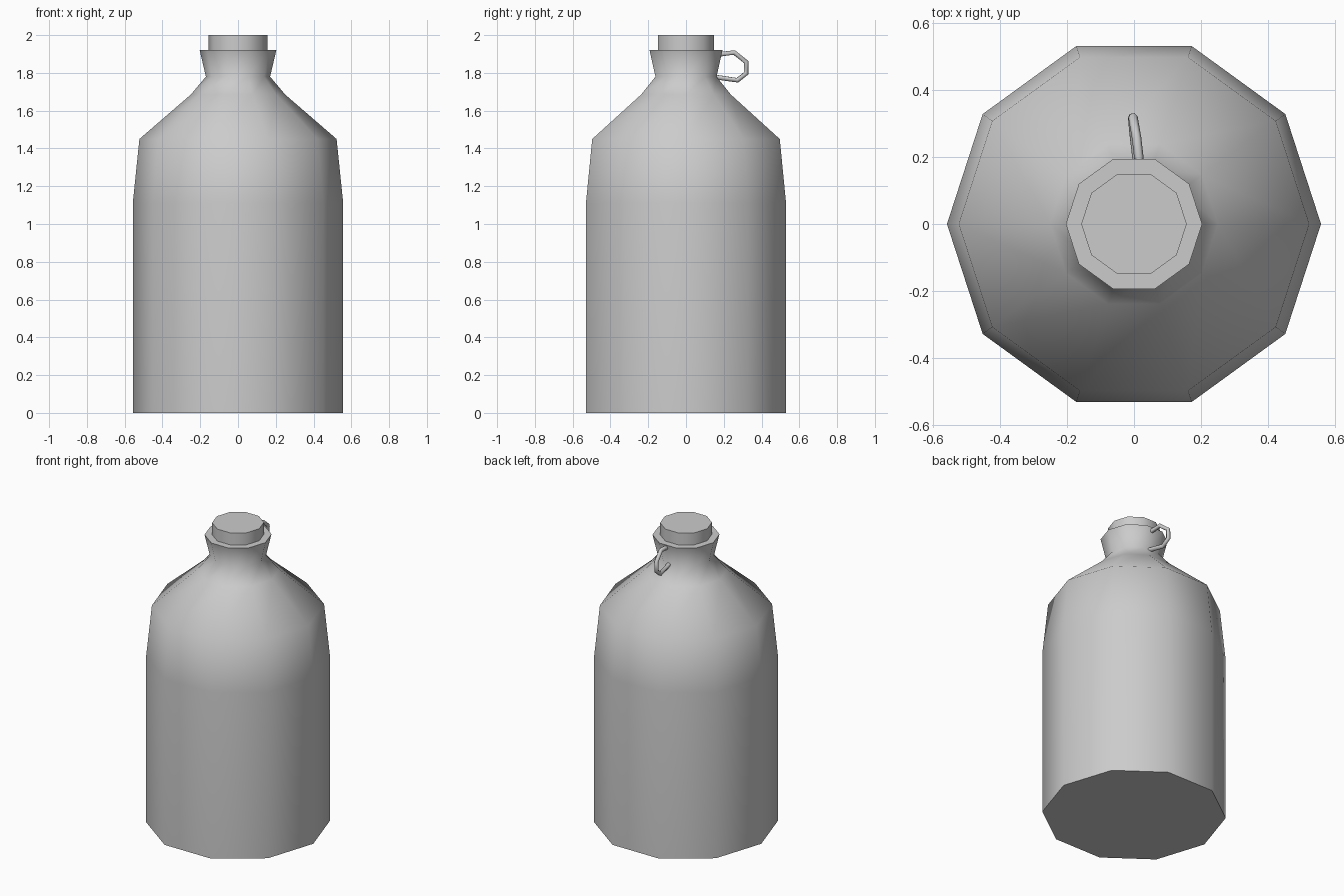
import bpy, bmesh, math

if "Cube" in bpy.data.objects:
    bpy.data.objects.remove(bpy.data.objects["Cube"])

SIDES = 10


def lathe(name, profile):
    """Closed ten-sided solid from (radius, height) points, bottom to top."""
    bm = bmesh.new()
    rings = [[bm.verts.new((r * math.cos(2 * math.pi * i / SIDES),
                            r * math.sin(2 * math.pi * i / SIDES), z))
              for i in range(SIDES)] for r, z in profile]
    for low, high in zip(rings, rings[1:]):
        for i in range(SIDES):
            j = (i + 1) % SIDES
            bm.faces.new((low[i], low[j], high[j], high[i]))
    bm.faces.new(rings[0][::-1])
    bm.faces.new(rings[-1])
    mesh = bpy.data.meshes.new(name)
    bm.to_mesh(mesh)
    bm.free()
    obj = bpy.data.objects.new(name, mesh)
    bpy.context.collection.objects.link(obj)
    bpy.ops.object.select_all(action='DESELECT')
    bpy.context.view_layer.objects.active = obj
    obj.select_set(True)
    bpy.ops.object.shade_smooth_by_angle(angle=math.radians(60))
    return obj


# Jug body: straight wall, shoulder, neck and flared collar
lathe("bottle_body", [(0.557, 0), (0.557, 1.11), (0.522, 1.45),
                      (0.25, 1.685), (0.17, 1.78), (0.203, 1.92)])

# Stopper seated in the collar
lathe("stopper", [(0.157, 1.90), (0.157, 2.0)])

# Small finger loop on the back of the neck, slightly skewed
path = [(0.017, 0.175, 1.898), (0.008, 0.255, 1.908), (-0.003, 0.318, 1.858),
        (-0.004, 0.318, 1.797), (0.000, 0.272, 1.761), (0.014, 0.155, 1.778)]
curve = bpy.data.curves.new("finger_loop", 'CURVE')
curve.dimensions = '3D'
curve.bevel_depth = 0.014
curve.bevel_resolution = 1
curve.use_fill_caps = True
spline = curve.splines.new('POLY')
spline.points.add(len(path) - 1)
for point, co in zip(spline.points, path):
    point.co = (*co, 1)
spline.use_smooth = True
bpy.context.collection.objects.link(bpy.data.objects.new("finger_loop", curve))
